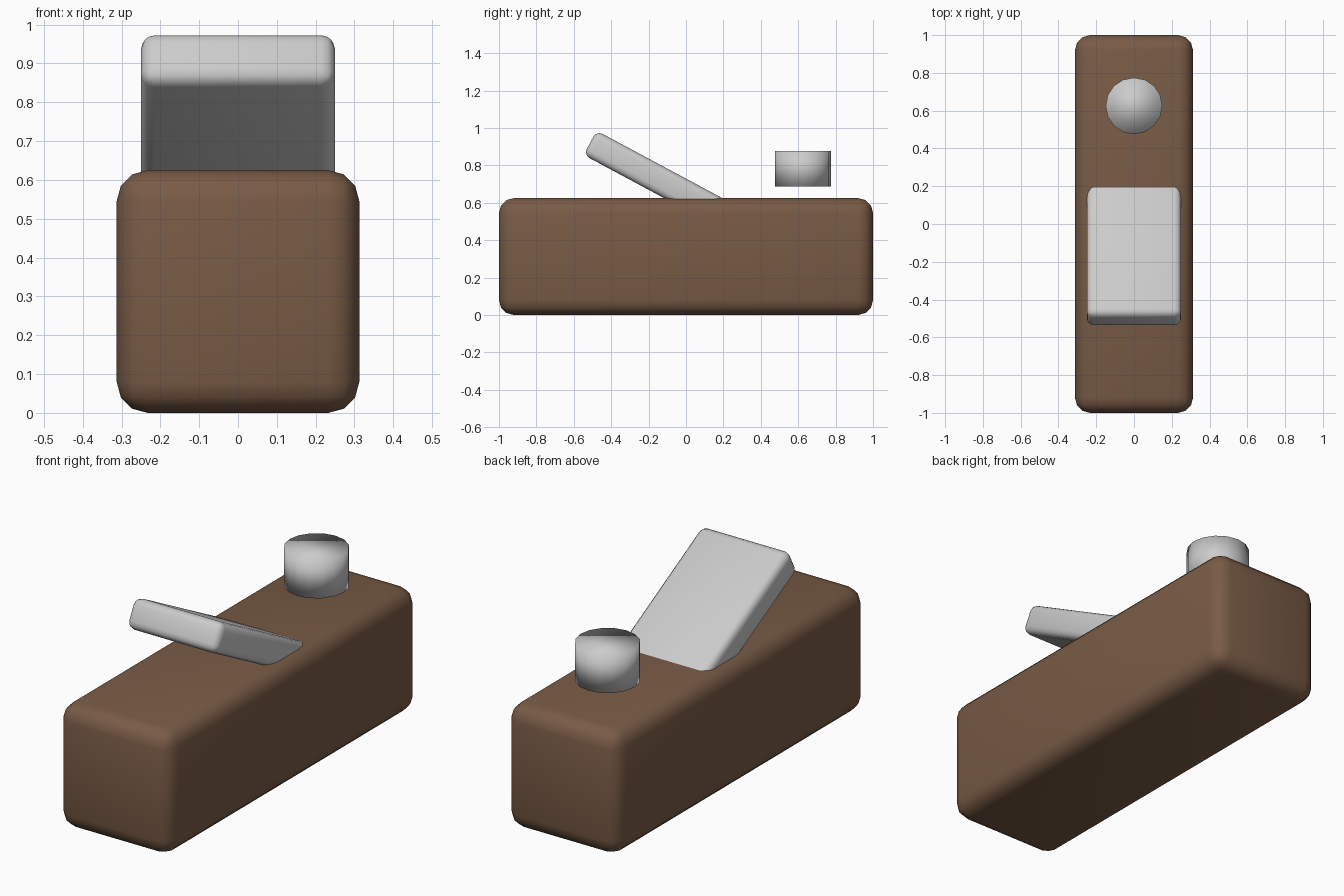
import bpy
from math import radians, sin, cos

if "Cube" in bpy.data.objects:
    bpy.data.objects.remove(bpy.data.objects["Cube"])


def rounded_box(name, size, loc, rot_x, bevel):
    bpy.ops.mesh.primitive_cube_add(size=1, location=loc)
    ob = bpy.context.object
    ob.name = name
    ob.scale = size
    bpy.ops.object.transform_apply(location=False, rotation=False, scale=True)
    ob.rotation_euler.x = rot_x
    mod = ob.modifiers.new("round_edges", 'BEVEL')
    mod.width = bevel
    mod.segments = 3
    bpy.ops.object.shade_smooth()
    return ob


# Wooden body
wood = bpy.data.materials.new("wood")
wood.diffuse_color = (0.19, 0.105, 0.06, 1)
wood.use_nodes = True
wood.node_tree.nodes["Principled BSDF"].inputs["Base Color"].default_value = wood.diffuse_color
body = rounded_box("plane_body", (0.625, 2.0, 0.625), (0, 0, 0.3125), 0, 0.08)
body.data.materials.append(wood)

# Tilted blade, sunk into the body; placed along its own slope
tilt, length, top_end, offset = radians(28.2), 1.0, -0.887, 0.569
mid = top_end + length / 2
rounded_box("blade", (0.5, length, 0.147),
            (0, mid * cos(tilt) + offset * sin(tilt),
             -mid * sin(tilt) + offset * cos(tilt)), -tilt, 0.036)

# Front knob, a short smooth-shaded cylinder hovering over the body
bpy.ops.mesh.primitive_cylinder_add(vertices=16, radius=0.15, depth=0.19,
                                    location=(0, 0.625, 0.783))
knob = bpy.context.object
knob.name = "knob"
bpy.ops.object.shade_smooth()
